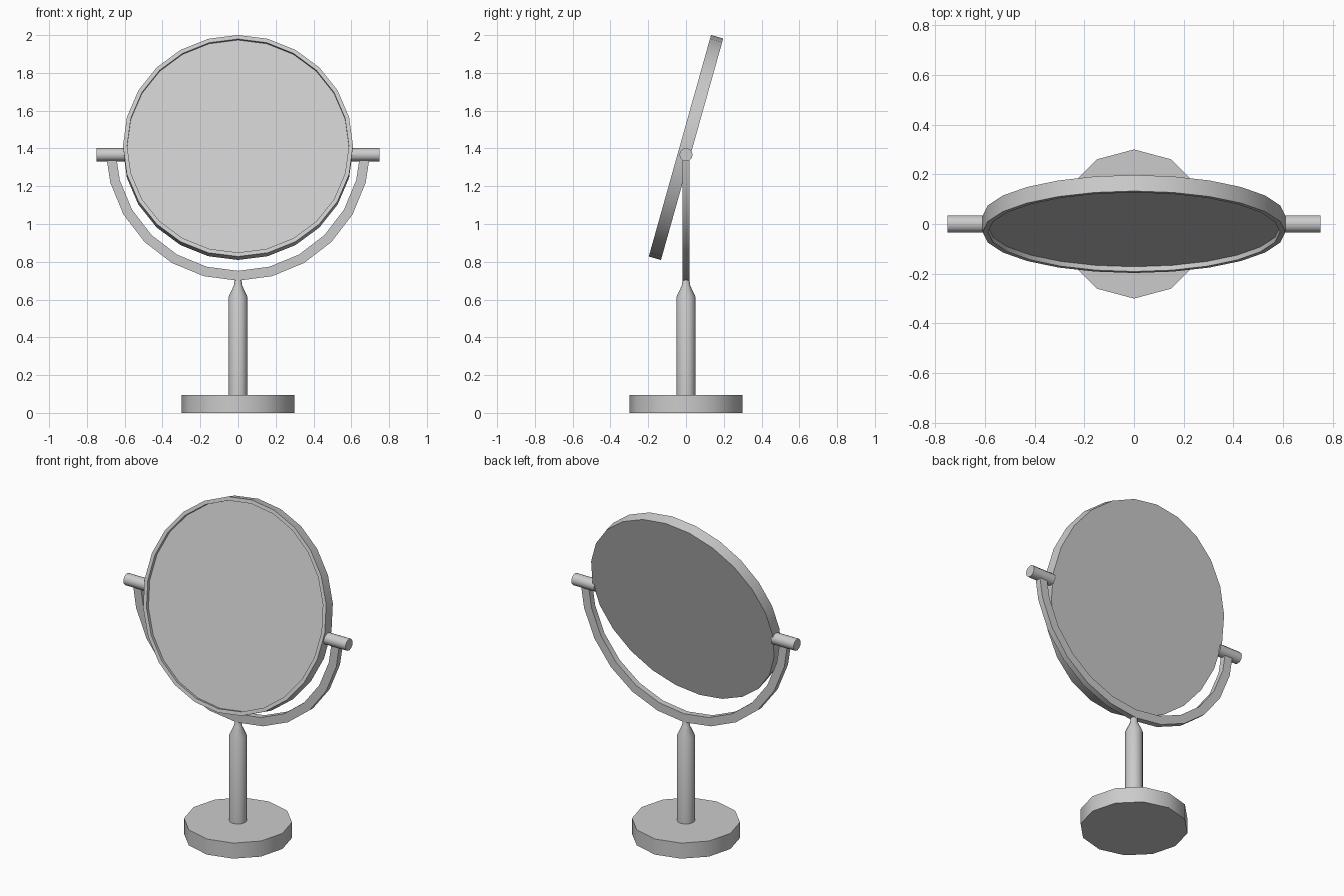
import bpy, bmesh
from math import sin, cos, radians, pi
from mathutils import Matrix

if "Cube" in bpy.data.objects:
    bpy.data.objects.remove(bpy.data.objects["Cube"])


def finish(name, bm, matrix=Matrix()):
    bmesh.ops.recalc_face_normals(bm, faces=bm.faces)
    bm.transform(matrix)
    mesh = bpy.data.meshes.new(name)
    bm.to_mesh(mesh)
    bm.free()
    ob = bpy.data.objects.new(name, mesh)
    bpy.context.collection.objects.link(ob)
    bpy.ops.object.select_all(action='DESELECT')
    ob.select_set(True)
    bpy.context.view_layer.objects.active = ob
    bpy.ops.object.shade_smooth_by_angle(angle=radians(32))
    return ob


def lathe(name, profile, sides, matrix=Matrix()):
    """Turn (radius, height) points around z and cap both ends."""
    bm = bmesh.new()
    rings = [[bm.verts.new((r * cos(2 * pi * i / sides), r * sin(2 * pi * i / sides), z))
              for i in range(sides)] for r, z in profile]
    for a, b in zip(rings, rings[1:]):
        for i in range(sides):
            j = (i + 1) % sides
            bm.faces.new((a[i], a[j], b[j], b[i]))
    bm.faces.new(rings[0])
    bm.faces.new(rings[-1])
    return finish(name, bm, matrix)


# Foot and stem
lathe("base", [(0.30, 0), (0.30, 0.095)], 12)
lathe("stem", [(0.05, 0.09), (0.05, 0.615), (0.022, 0.675), (0.018, 0.71)], 12)

# Yoke: half ring of rectangular section
bm = bmesh.new()
sections = []
for deg in [-87.5, *range(-75, 76, 15), 87.5]:
    a = radians(deg)
    sections.append([bm.verts.new((r * sin(a), y, 1.40 - r * cos(a)))
                     for r, y in ((0.70, -0.018), (0.70, 0.018), (0.648, 0.018), (0.648, -0.018))])
for s, t in zip(sections, sections[1:]):
    for i in range(4):
        j = (i + 1) % 4
        bm.faces.new((s[i], s[j], t[j], t[i]))
bm.faces.new(sections[0])
bm.faces.new(sections[-1])
finish("yoke", bm)

# Pivot pins on both sides
for side, label in ((-1, "left"), (1, "right")):
    lathe(label + "_pivot", [(0.035, 0.597), (0.035, 0.75)], 12,
          Matrix.Translation((0, 0, 1.367)) @ Matrix.Rotation(side * pi / 2, 4, 'Y'))

# Tilted mirror: solid back, thin rim and recessed glass
lathe("mirror", [(0.609, -0.0335), (0.609, 0.0335), (0.587, 0.0335), (0.587, 0.0135)], 24,
      Matrix.Translation((0, 0, 1.405)) @ Matrix.Rotation(radians(90 - 15.7), 4, 'X'))
